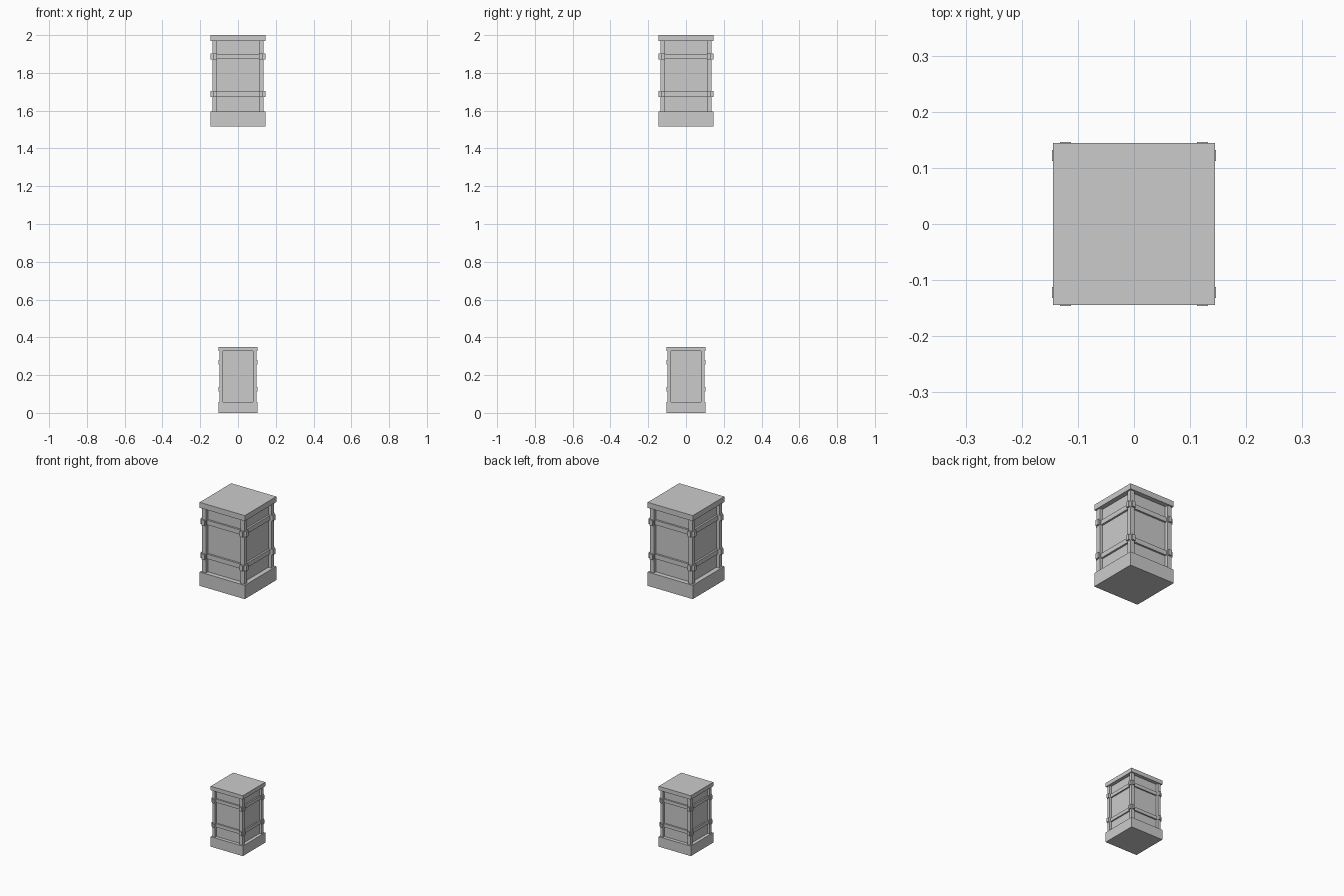
import bpy

cube = bpy.data.objects.get("Cube")
if cube:
    bpy.data.objects.remove(cube, do_unlink=True)

grey = bpy.data.materials.new("stone_grey")
grey.use_nodes = True
colour = (0.6, 0.6, 0.6, 1)
grey.diffuse_color = colour
grey.node_tree.nodes["Principled BSDF"].inputs["Base Color"].default_value = colour


def box(name, x, y, z):
    """Box spanning the (low, high) pairs x, y and z."""
    bpy.ops.mesh.primitive_cube_add(size=1, location=[sum(r) / 2 for r in (x, y, z)])
    obj = bpy.context.object
    obj.name = name
    obj.scale = [r[1] - r[0] for r in (x, y, z)]
    bpy.ops.object.transform_apply(location=True, rotation=False, scale=True)
    obj.data.materials.append(grey)
    return obj


def mirrored(obj):
    mod = obj.modifiers.new("mirror", 'MIRROR')
    mod.use_axis = (True, True, False)


def pillar_block(label, bottom, half, height):
    def w(v):
        return v * half

    def z(lo, hi):
        return (bottom + lo * height, bottom + hi * height)

    full = (-half, half)
    core = (-w(0.81), w(0.81))
    box(label + "_base", full, full, z(0, 0.165))
    box(label + "_cap", full, full, z(0.934, 1))
    box(label + "_core", core, core, z(0.165, 0.934))

    # Corner posts
    side = (w(0.765), w(0.94))
    mirrored(box(label + "_corner_posts", side, side, z(0.165, 0.934)))

    # Rails across the panels, with clasps on both outer sides of each post
    for name, lo, hi in (("lower", 0.33, 0.386), ("upper", 0.737, 0.793)):
        rail = (-w(0.885), w(0.885))
        box(f"{label}_{name}_rail", rail, rail, z(lo, hi))
        along = (w(0.775), w(0.915))
        out = (w(0.8), w(1.012))
        height_range = z(lo - 0.005, hi + 0.005)
        mirrored(box(f"{label}_{name}_side_clasps", out, along, height_range))
        mirrored(box(f"{label}_{name}_face_clasps", along, out, height_range))


pillar_block("top_block", 1.516, 0.1445, 0.484)
pillar_block("bottom_block", 0, 0.103, 0.35)
